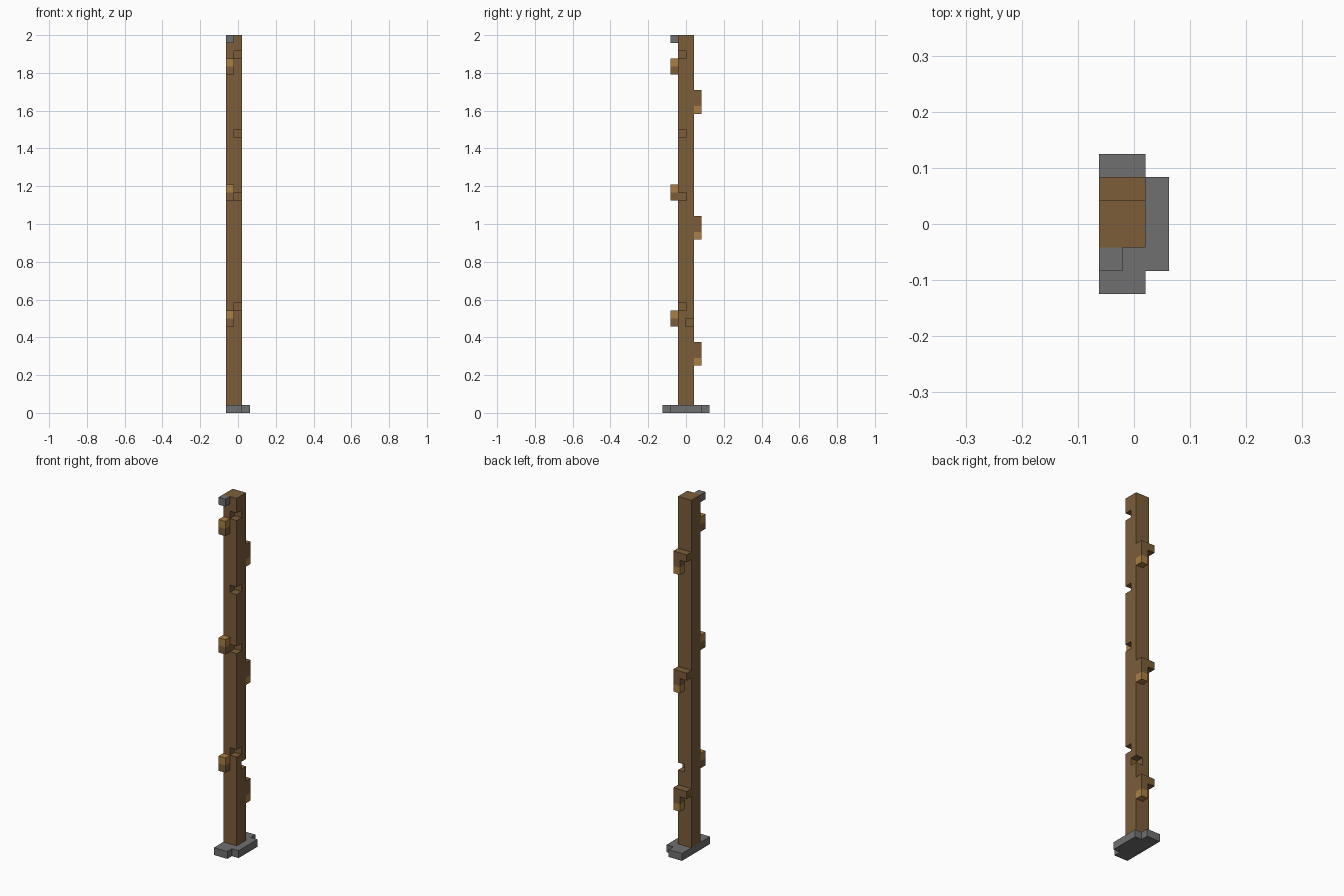
import bpy
import bmesh
from mathutils import Vector

cube = bpy.data.objects.get("Cube")
if cube:
    bpy.data.objects.remove(cube, do_unlink=True)

# Everything sits on a block grid; one block is 1/24 unit
U = 1 / 24
ORIGIN = Vector((-1.5, -3, 0))


def material(name, rgb):
    m = bpy.data.materials.new(name)
    m.use_nodes = True
    color = (*rgb, 1)
    m.diffuse_color = color
    bsdf = next(n for n in m.node_tree.nodes if n.type == "BSDF_PRINCIPLED")
    bsdf.inputs["Base Color"].default_value = color
    bsdf.inputs["Roughness"].default_value = 0.9
    return m


BROWN = material("brown wood", (0.2, 0.11, 0.042))
AMBER = material("amber tip", (0.4, 0.21, 0.055))
GREY = material("grey stone", (0.162, 0.162, 0.162))


def add_prism(bm, outline, push):
    """Extrude a flat outline, given in blocks, along push."""
    verts = [bm.verts.new((Vector(p) + ORIGIN) * U) for p in outline]
    face = bm.faces.new(verts)
    out = bmesh.ops.extrude_face_region(bm, geom=[face], use_keep_orig=True)
    moved = [g for g in out["geom"] if isinstance(g, bmesh.types.BMVert)]
    bmesh.ops.translate(bm, verts=moved, vec=Vector(push) * U)


def add_box(bm, lo, size):
    x, y, z = lo
    w, d, h = size
    add_prism(bm, [(x, y, z), (x + w, y, z), (x + w, y + d, z), (x, y + d, z)], (0, 0, h))


def finish(name, bm, mat):
    bmesh.ops.recalc_face_normals(bm, faces=bm.faces)
    mesh = bpy.data.meshes.new(name)
    bm.to_mesh(mesh)
    bm.free()
    mesh.materials.append(mat)
    obj = bpy.data.objects.new(name, mesh)
    bpy.context.scene.collection.objects.link(obj)
    return obj


def box(name, lo, size, mat):
    bm = bmesh.new()
    add_box(bm, lo, size)
    return finish(name, bm, mat)


def prism(name, outline, push, mat):
    bm = bmesh.new()
    add_prism(bm, outline, push)
    return finish(name, bm, mat)


# Stone foot with stepped corners
foot = [(0, 0), (2, 0), (2, 1), (3, 1), (3, 5), (2, 5), (2, 6), (0, 6)]
prism("foot", [(x, y, 0) for x, y in foot], (0, 0, 1), GREY)

# Wooden post
post = box("post", (0, 2, 1), (2, 2, 47), BROWN)

# Notches chipped out of the post's corners
bm = bmesh.new()
for z in (13, 27, 35, 45):
    add_box(bm, (1, 1.5, z), (1.5, 1.5, 1))
add_box(bm, (1, 3, 11), (1.5, 1.5, 1))
cutter = finish("notch_cutter", bm, BROWN)
cutter.hide_render = True

cut = post.modifiers.new("notches", "BOOLEAN")
cut.operation = "DIFFERENCE"
cut.solver = "EXACT"
cut.object = cutter
bpy.context.view_layer.objects.active = post
post.select_set(True)
bpy.ops.object.modifier_apply(modifier=cut.name)
bpy.data.objects.remove(cutter, do_unlink=True)

# Stone stub at the top of the front
box("top_stub", (0, 1, 47), (1, 1, 1), GREY)

# Repeating front pegs (lit on top) and back hooks (lit at the bottom)
for i in range(3):
    z = 11 + 16 * i
    box(f"front_peg_{i + 1}", (0, 1, z), (1, 1, 1), BROWN)
    box(f"front_peg_tip_{i + 1}", (0, 1, z + 1), (1, 1, 1), AMBER)

    z = 6 + 16 * i
    hook = [(1, 1), (2, 1), (2, 3), (0, 3), (0, 2), (1, 2)]
    prism(f"back_hook_{i + 1}", [(x, 4, z + h) for x, h in hook], (0, 1, 0), BROWN)
    box(f"back_hook_tip_{i + 1}", (1, 4, z), (1, 1, 1), AMBER)
